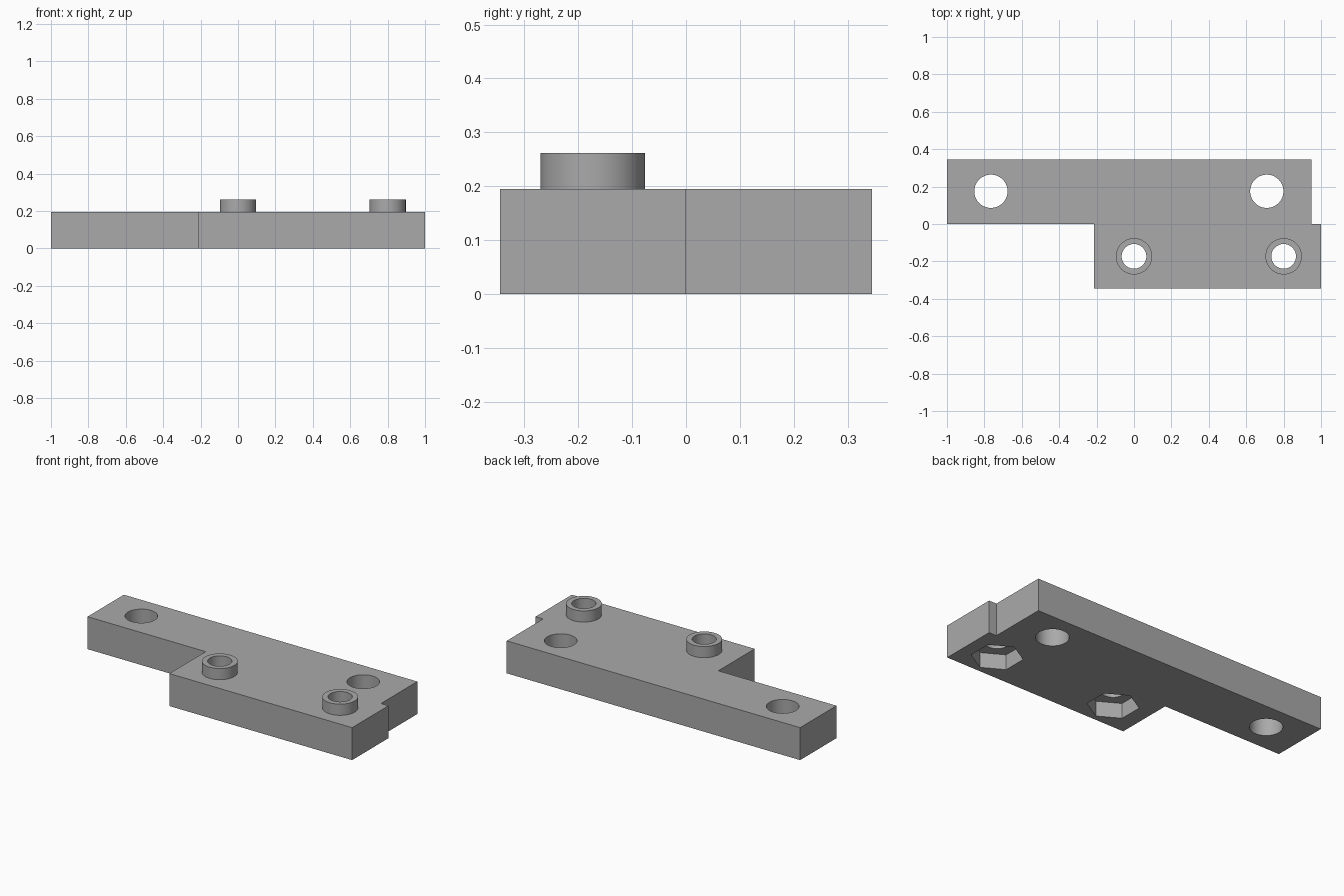
import bpy
import bmesh
import math

old = bpy.data.objects.get("Cube")
if old:
    bpy.data.objects.remove(old)

THICK = 0.195
BOSS_TOP = 0.262
POCKET = 0.09
BOSSES = [(0.0, -0.173), (0.8, -0.173)]
BOLT_HOLES = [(-0.765, 0.175), (0.71, 0.175)]
OUTLINE = [(-1, 0), (-0.215, 0), (-0.215, -0.345), (1, -0.345),
           (1, 0), (0.95, 0), (0.95, 0.345), (-1, 0.345)]

grey = bpy.data.materials.new("plain grey")
grey.use_nodes = True
colour = (0.4, 0.4, 0.4, 1)
grey.diffuse_color = colour
grey.node_tree.nodes["Principled BSDF"].inputs["Base Color"].default_value = colour


def prism(name, points, z0, z1):
    """Extrude a flat outline from z0 to z1."""
    bm = bmesh.new()
    face = bm.faces.new([bm.verts.new((x, y, z0)) for x, y in points])
    ext = bmesh.ops.extrude_face_region(bm, geom=[face])
    top = [v for v in ext["geom"] if isinstance(v, bmesh.types.BMVert)]
    bmesh.ops.translate(bm, verts=top, vec=(0, 0, z1 - z0))
    bmesh.ops.recalc_face_normals(bm, faces=bm.faces)
    mesh = bpy.data.meshes.new(name)
    bm.to_mesh(mesh)
    bm.free()
    mesh.materials.append(grey)
    obj = bpy.data.objects.new(name, mesh)
    bpy.context.collection.objects.link(obj)
    return obj


def ring(centre, radius, sides, turn=0.0):
    return [(centre[0] + radius * math.cos(turn + math.tau * i / sides),
             centre[1] + radius * math.sin(turn + math.tau * i / sides))
            for i in range(sides)]


def combine(target, tool, operation):
    """Apply a boolean and discard the tool."""
    mod = target.modifiers.new(operation.lower(), "BOOLEAN")
    mod.operation = operation
    mod.solver = "EXACT"
    mod.object = tool
    bpy.context.view_layer.objects.active = target
    bpy.ops.object.modifier_apply(modifier=mod.name)
    bpy.data.objects.remove(tool)


# Stepped plate
plate = prism("mounting_plate", OUTLINE, 0, THICK)

# Raised bosses, bored through, with hexagonal nut pockets underneath
for c in BOSSES:
    combine(plate, prism("boss", ring(c, 0.097, 64), THICK - 0.05, BOSS_TOP), "UNION")
    combine(plate, prism("bore_cutter", ring(c, 0.066, 64), -0.1, 0.4), "DIFFERENCE")
    combine(plate, prism("nut_cutter", ring(c, 0.14, 6, math.pi / 2), -0.1, POCKET), "DIFFERENCE")

# Large bolt holes
for c in BOLT_HOLES:
    combine(plate, prism("bolt_cutter", ring(c, 0.089, 64), -0.1, 0.4), "DIFFERENCE")

# Smooth the round walls, keep the edges crisp
bpy.ops.object.select_all(action="DESELECT")
plate.select_set(True)
bpy.context.view_layer.objects.active = plate
bpy.ops.object.shade_smooth_by_angle(angle=math.radians(30))
